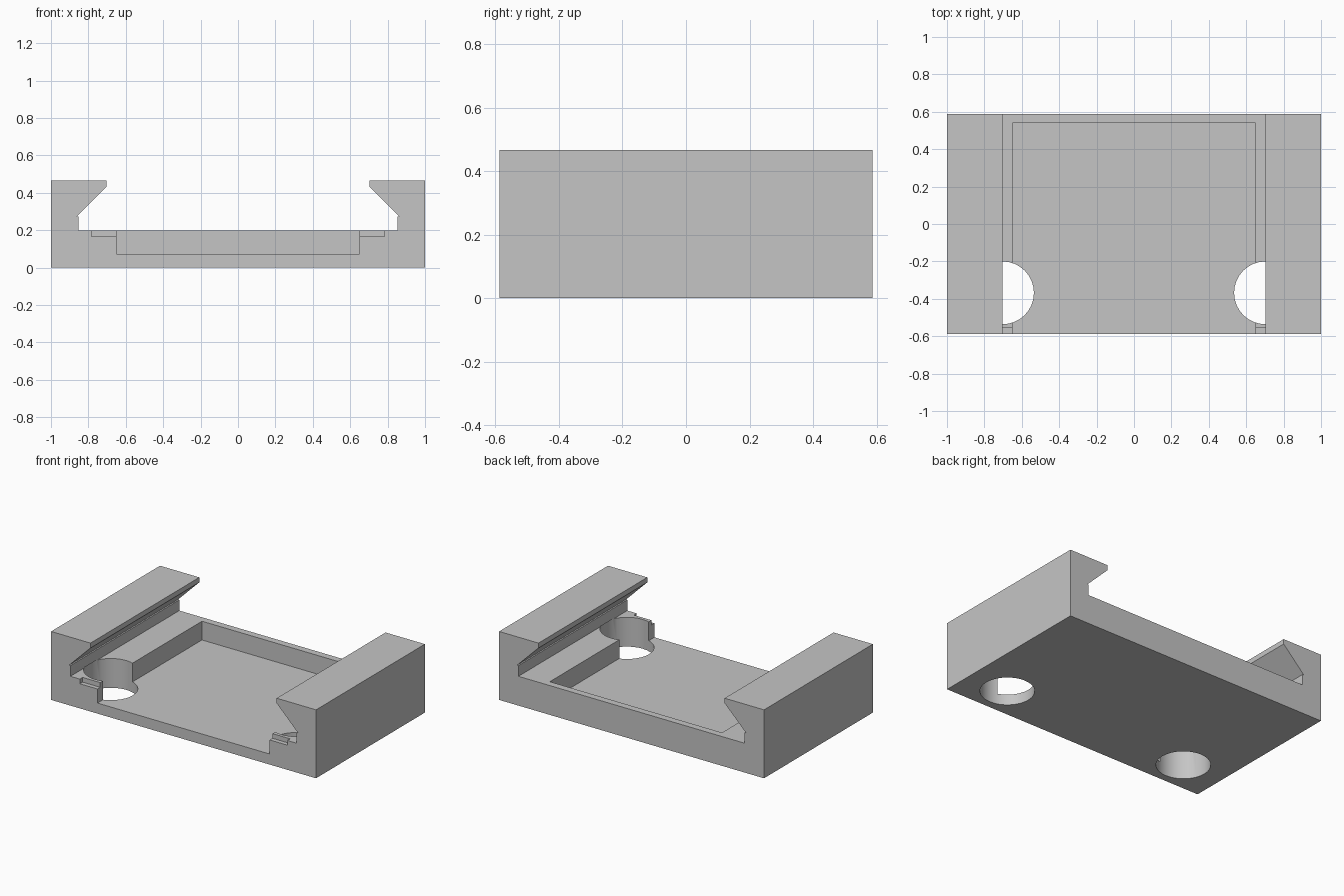
import bpy
import bmesh
from mathutils import Matrix

default = bpy.data.objects.get("Cube")
if default:
    bpy.data.objects.remove(default, do_unlink=True)

HALF_DEPTH = 0.587
LEDGE = 0.2

grey = bpy.data.materials.new("plain grey")
grey.use_nodes = True
COLOUR = (0.56, 0.56, 0.56, 1)
grey.diffuse_color = COLOUR
grey.node_tree.nodes["Principled BSDF"].inputs["Base Color"].default_value = COLOUR


def make_object(name, bm):
    bmesh.ops.recalc_face_normals(bm, faces=bm.faces)
    mesh = bpy.data.meshes.new(name)
    bm.to_mesh(mesh)
    bm.free()
    mesh.materials.append(grey)
    obj = bpy.data.objects.new(name, mesh)
    bpy.context.collection.objects.link(obj)
    return obj


def box(name, low, high):
    bm = bmesh.new()
    size = [h - l for l, h in zip(low, high)]
    centre = [(h + l) / 2 for l, h in zip(low, high)]
    bmesh.ops.create_cube(bm, size=1, matrix=Matrix.Translation(centre) @ Matrix.Diagonal((*size, 1)))
    return make_object(name, bm)


def cylinder(name, x, y, radius, bottom, top):
    bm = bmesh.new()
    bmesh.ops.create_cone(bm, cap_ends=True, segments=32, radius1=radius, radius2=radius,
                          depth=top - bottom, matrix=Matrix.Translation((x, y, (top + bottom) / 2)))
    return make_object(name, bm)


def cut(target, cutter):
    cutter.hide_render = True
    mod = target.modifiers.new("cut", 'BOOLEAN')
    mod.operation = 'DIFFERENCE'
    mod.solver = 'EXACT'
    mod.object = cutter
    bpy.context.view_layer.objects.active = target
    bpy.ops.object.modifier_apply(modifier=mod.name)
    bpy.data.objects.remove(cutter, do_unlink=True)


# Tray body: mirrored dovetail channel profile, extruded front to back
half = [(1, 0), (1, 0.467), (0.703, 0.467), (0.703, 0.433),
        (0.864, 0.273), (0.854, 0.273), (0.854, LEDGE)]
profile = half + [(-x, z) for x, z in reversed(half)]
bm = bmesh.new()
face = bm.faces.new([bm.verts.new((x, -HALF_DEPTH, z)) for x, z in profile])
extruded = bmesh.ops.extrude_face_region(bm, geom=[face])
moved = [v for v in extruded["geom"] if isinstance(v, bmesh.types.BMVert)]
bmesh.ops.translate(bm, verts=moved, vec=(0, 2 * HALF_DEPTH, 0))
tray = make_object("slide_tray", bm)

# Recessed pocket, open at the front
cut(tray, box("pocket_cutter", (-0.65, -0.8, 0.072), (0.65, 0.54, 0.25)))

# Round through holes and small front notches on both sides
for side in (-1, 1):
    cut(tray, cylinder("hole_cutter", side * 0.703, -0.368, 0.168, -0.1, LEDGE + 0.003))
    inner, outer = sorted((side * 0.6, side * 0.783))
    cut(tray, box("notch_cutter", (inner, -0.8, 0.168), (outer, -0.557, 0.22)))

# Smooth hole walls, crisp edges elsewhere
bpy.ops.object.select_all(action='DESELECT')
tray.select_set(True)
bpy.context.view_layer.objects.active = tray
bpy.ops.object.shade_smooth_by_angle(angle=0.5)
